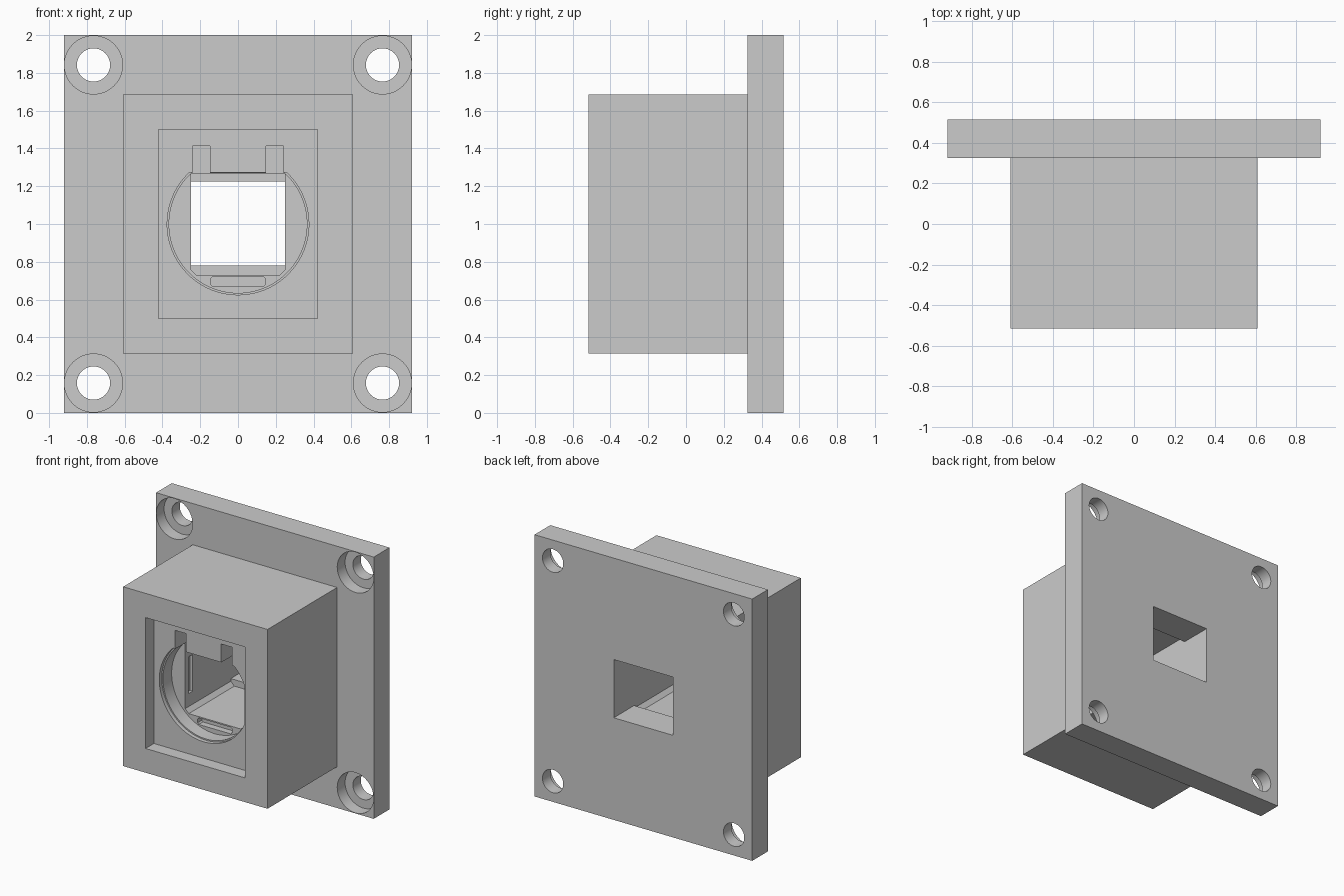
import bpy, bmesh
from math import sin, cos, pi

if "Cube" in bpy.data.objects:
    bpy.data.objects.remove(bpy.data.objects["Cube"])


def prism(name, pts, y0, y1):
    """Extrude an x/z outline from y0 to y1."""
    bm = bmesh.new()
    face = bm.faces.new([bm.verts.new((x, y0, z)) for x, z in pts])
    ext = bmesh.ops.extrude_face_region(bm, geom=[face])
    verts = [v for v in ext["geom"] if isinstance(v, bmesh.types.BMVert)]
    bmesh.ops.translate(bm, vec=(0, y1 - y0, 0), verts=verts)
    bmesh.ops.recalc_face_normals(bm, faces=bm.faces)
    me = bpy.data.meshes.new(name)
    bm.to_mesh(me)
    bm.free()
    ob = bpy.data.objects.new(name, me)
    bpy.context.collection.objects.link(ob)
    return ob


def rect(x0, x1, z0, z1):
    return [(x0, z0), (x1, z0), (x1, z1), (x0, z1)]


def circle(x, z, r, n=48):
    return [(x + r * cos(2 * pi * i / n), z + r * sin(2 * pi * i / n)) for i in range(n)]


def cut_circle(r, top, n=72):
    """Circle around the socket centre, flattened at the top."""
    return [(x, z) for x, z in circle(0, 1, r, n) if z < top - 0.004] \
        and sorted_arc(r, top, n)


def sorted_arc(r, top, n):
    from math import asin
    a = asin((top - 1) / r)
    return [(r * cos(pi - a + (pi + 2 * a) * i / n),
             1 + r * sin(pi - a + (pi + 2 * a) * i / n)) for i in range(n + 1)]


def combine(target, other, op):
    mod = target.modifiers.new(op, "BOOLEAN")
    mod.operation, mod.solver, mod.object = op, "EXACT", other
    bpy.context.view_layer.objects.active = target
    bpy.ops.object.modifier_apply(modifier=mod.name)
    bpy.data.objects.remove(other, do_unlink=True)


# mounting plate and socket housing
body = prism("socket_mount", rect(-0.92, 0.92, 0, 2), 0.325, 0.515)
combine(body, prism("housing", rect(-0.61, 0.61, 0.315, 1.685), -0.515, 0.4), "UNION")

# counterbored screw holes in the corners
cutters = []
for x in (-0.765, 0.765):
    for z in (0.158, 1.842):
        cutters.append(prism("screw_hole", circle(x, z, 0.088), 0.37, 0.6))
        cutters.append(prism("counterbore", circle(x, z, 0.154), 0.28, 0.42))

# front recess, stepped round bore, inner cavity, rear opening
cutters += [
    prism("front_recess", rect(-0.42, 0.42, 0.5, 1.5), -0.6, -0.415),
    prism("bore_rim", sorted_arc(0.375, 1.272, 72), -0.45, -0.385),
    prism("bore", sorted_arc(0.365, 1.27, 72), -0.45, -0.28),
    prism("cavity", [(-0.25, 0.76), (-0.22, 0.73), (0.22, 0.73), (0.25, 0.76),
                     (0.25, 1.268), (-0.25, 1.268)], -0.4, 0.27),
    prism("rear_opening", rect(-0.25, 0.25, 0.78, 1.225), 0.2, 0.6),
    prism("lower_slot", [(-0.145, 0.68), (-0.135, 0.67), (0.135, 0.67), (0.145, 0.68),
                         (0.145, 0.71), (0.135, 0.72), (-0.135, 0.72), (-0.145, 0.71)],
          -0.3, -0.23),
]
# latch notches beside the central tab, and grooves in the cavity walls
for s in (-1, 1):
    a, b = sorted((s * 0.148, s * 0.24))
    cutters.append(prism("latch_notch", rect(a, b, 1.25, 1.412), -0.45, -0.22))
    a, b = sorted((s * 0.2, s * 0.272))
    cutters.append(prism("wall_groove", rect(a, b, 0.86, 1.14), -0.24, -0.19))

for c in cutters:
    combine(body, c, "DIFFERENCE")

# smooth round walls, sharp edges
bpy.ops.object.select_all(action="DESELECT")
body.select_set(True)
bpy.context.view_layer.objects.active = body
bpy.ops.object.shade_smooth_by_angle(angle=0.5)
